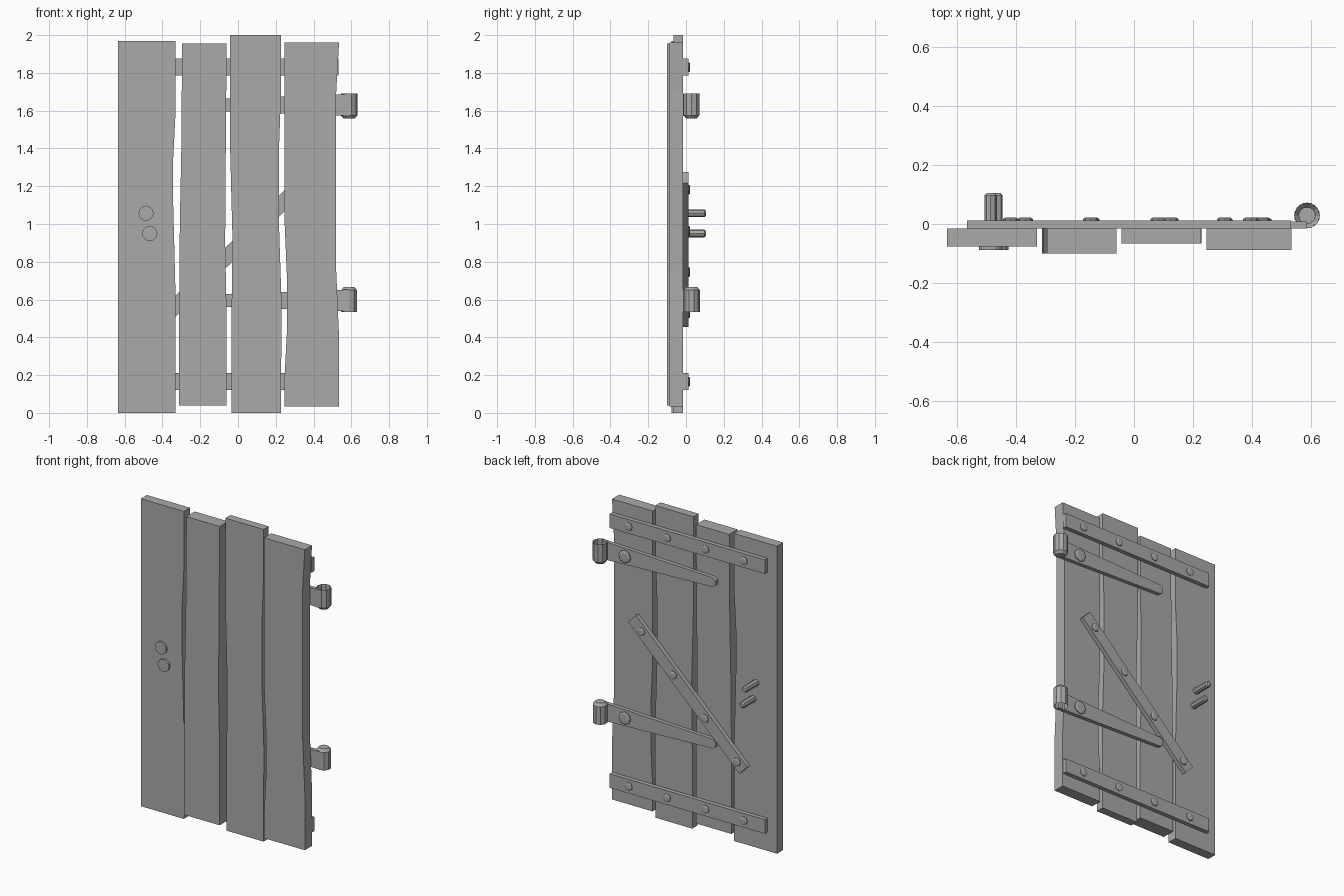
import bpy
import bmesh
import math
from mathutils import Matrix, Vector

cube = bpy.data.objects.get("Cube")
if cube:
    bpy.data.objects.remove(cube)

grey = bpy.data.materials.new("plain grey")
grey.use_nodes = True
grey.diffuse_color = (0.4, 0.4, 0.4, 1)
grey.node_tree.nodes["Principled BSDF"].inputs["Base Color"].default_value = (0.4, 0.4, 0.4, 1)

BACK = -0.015      # rear face of the planks
BAR = 0.012        # rear face of the bars
TILT = math.radians(44)


def finish(name, bm):
    bmesh.ops.recalc_face_normals(bm, faces=bm.faces)
    mesh = bpy.data.meshes.new(name)
    bm.to_mesh(mesh)
    bm.free()
    mesh.materials.append(grey)
    obj = bpy.data.objects.new(name, mesh)
    bpy.context.collection.objects.link(obj)
    return obj


def slab(name, outline, y0, y1):
    """Extrude an x-z outline from y0 to y1."""
    bm = bmesh.new()
    face = bm.faces.new([bm.verts.new((x, y0, z)) for x, z in outline])
    new = bmesh.ops.extrude_face_region(bm, geom=[face])["geom"]
    verts = [v for v in new if isinstance(v, bmesh.types.BMVert)]
    bmesh.ops.translate(bm, verts=verts, vec=(0, y1 - y0, 0))
    return finish(name, bm)


def lathe(name, rings, sides, origin, axis, cap_start=True):
    """Stack rings of (radius, distance) along an axis and cap the end."""
    bm = bmesh.new()
    turn = Vector((0, 0, 1)).rotation_difference(Vector(axis)).to_matrix().to_4x4()
    place = Matrix.Translation(origin) @ turn
    loops = []
    for r, d in rings:
        loop = []
        for i in range(sides):
            a = 2 * math.pi * i / sides - math.pi / 2
            loop.append(bm.verts.new(place @ Vector((r * math.cos(a), r * math.sin(a), d))))
        loops.append(loop)
    for low, high in zip(loops, loops[1:]):
        for i in range(sides):
            j = (i + 1) % sides
            bm.faces.new((low[i], low[j], high[j], high[i]))
    bm.faces.new(loops[-1])
    if cap_start:
        bm.faces.new(loops[0])
    return finish(name, bm)


def bolt(name, x, z, r=0.026):
    lathe(name, [(r, 0), (r, 0.006), (r * 0.7, 0.011)], 8, (x, BAR - 0.001, z), (0, 1, 0))


# Warped planks: front depth, left edge going down, right edge going up
planks = [
    (-0.077, [(-0.635, 1.97), (-0.635, 0)],
     [(-0.33, 0), (-0.33, 0.6), (-0.343, 1.1), (-0.343, 1.35), (-0.33, 1.6), (-0.33, 1.97)]),
    (-0.1, [(-0.296, 1.955), (-0.3, 1.4), (-0.308, 1.0), (-0.312, 0.5), (-0.312, 0.04)],
     [(-0.06, 0.04), (-0.06, 0.5), (-0.068, 0.9), (-0.064, 1.5), (-0.06, 1.955)]),
    (-0.067, [(-0.043, 2), (-0.043, 1.45), (-0.03, 0.95), (-0.034, 0.5), (-0.034, 0)],
     [(0.228, 0), (0.23, 0.6), (0.217, 1.0), (0.217, 1.4), (0.228, 1.7), (0.228, 2)]),
    (-0.088, [(0.247, 1.96), (0.247, 1.0), (0.26, 0.7), (0.26, 0.45), (0.247, 0.2), (0.247, 0.035)],
     [(0.535, 0.035), (0.535, 0.4), (0.52, 0.75), (0.52, 1.7), (0.535, 1.96)]),
]
for i, (front, left, right) in enumerate(planks):
    slab(f"plank_{i + 1}", left + right, front, BACK)

# Horizontal rails with four bolts each
for label, z in (("top", 1.83), ("bottom", 0.165)):
    slab(f"{label}_rail", [(-0.567, z - 0.045), (0.533, z - 0.045),
                           (0.533, z + 0.045), (-0.567, z + 0.045)], BACK, BAR)
    for i in range(4):
        bolt(f"{label}_rail_bolt_{i + 1}", 0.397 - 0.272 * i, z)

# Diagonal brace
cx, cz = -0.02, 0.865
along = Vector((math.cos(TILT), math.sin(TILT)))
across = Vector((-along.y, along.x))
slab("diagonal_brace", [Vector((cx, cz)) + along * 0.548 * s + across * 0.04 * t
                        for s, t in ((-1, -1), (1, -1), (1, 1), (-1, 1))], BACK, BAR)
for i in range(4):
    p = Vector((cx - 0.01, cz - 0.01)) + along * (0.47 - 0.314 * i)
    bolt(f"brace_bolt_{i + 1}", p.x, p.y)

# Hinges: tapered strap, bolt and an open barrel closed at one end
for label, z, end, way in (("upper", 1.63, 1.69, -1), ("lower", 0.595, 0.535, 1)):
    half = [(0.588, 0.058), (-0.195, 0.03), (-0.215, 0.015)]
    outline = [(x, z + h) for x, h in half] + [(x, z - h) for x, h in reversed(half)]
    slab(f"{label}_hinge_strap", outline, BACK, BAR - 0.003)
    bolt(f"{label}_hinge_bolt", 0.425, z, 0.042)
    lathe(f"{label}_hinge_barrel", [(0.044, 0), (0.044, 0.115), (0.029, 0.132)], 10,
          (0.588, 0.029, end), (0, 0, way), cap_start=False)

# Handle pegs at the back with round heads at the front
for i, (x, z) in enumerate(((-0.487, 1.057), (-0.467, 0.95))):
    lathe(f"handle_head_{i + 1}", [(0.04, 0), (0.04, 0.013)], 16, (x, -0.076, z), (0, -1, 0))
    lathe(f"handle_peg_{i + 1}", [(0.021, 0), (0.021, 0.112), (0.014, 0.12)], 8,
          (x, BACK, z), (0, 1, 0))
